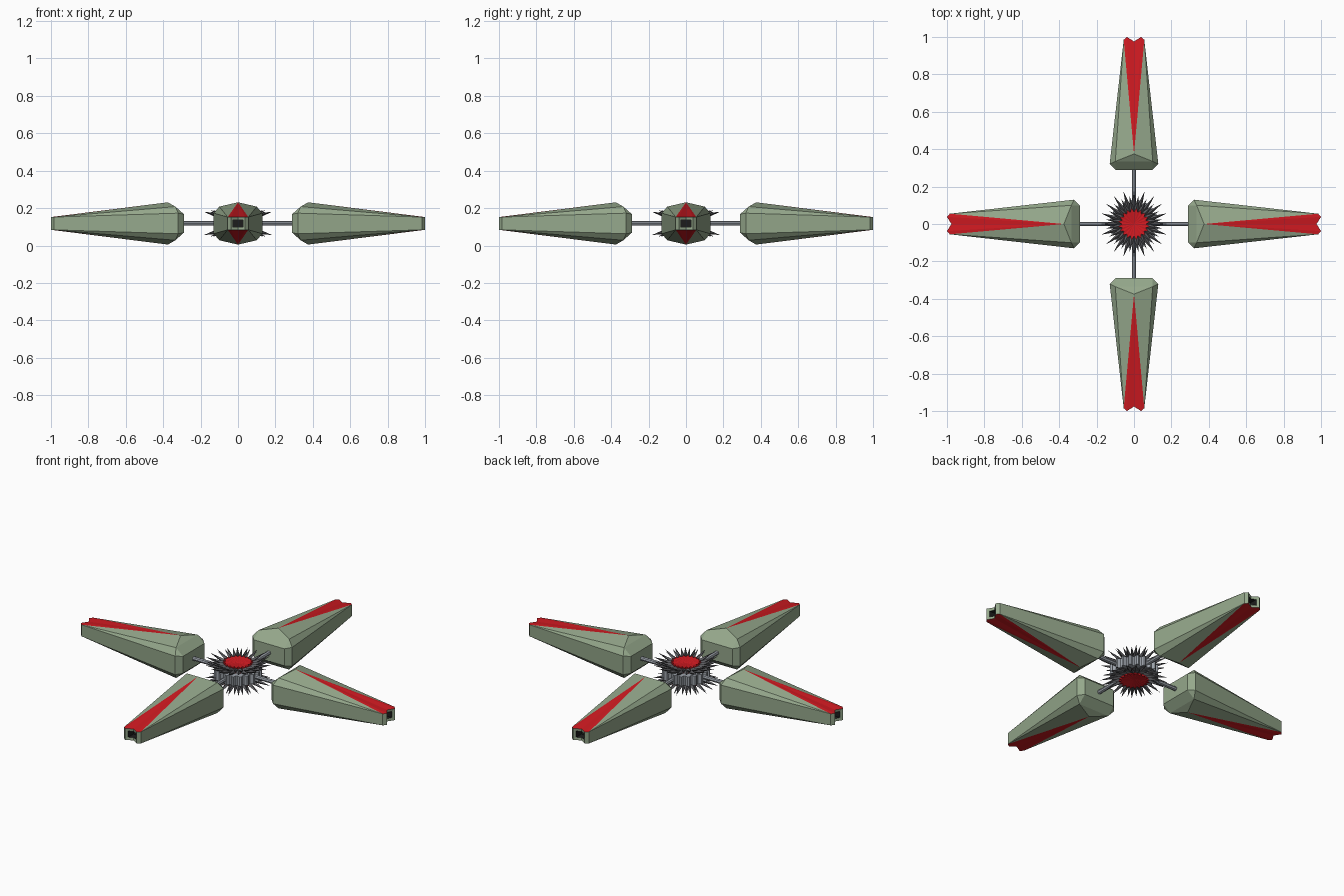
import bpy, bmesh, math
from mathutils import Vector, Matrix

if "Cube" in bpy.data.objects:
    bpy.data.objects.remove(bpy.data.objects["Cube"])

Z = 0.118  # height of the symmetry plane


def material(name, rgb):
    m = bpy.data.materials.new(name)
    m.diffuse_color = (*rgb, 1)
    m.use_nodes = True
    m.node_tree.nodes["Principled BSDF"].inputs["Base Color"].default_value = m.diffuse_color
    return m


GREEN = material("sage_green", (0.30, 0.39, 0.26))
RED = material("red", (0.62, 0.01, 0.015))
DARK = material("near_black", (0.012, 0.012, 0.012))
STEEL = material("dark_steel", (0.11, 0.11, 0.12))
METAL = material("light_metal", (0.34, 0.37, 0.41))


def finish(name, bm, mats, angle=0):
    bmesh.ops.remove_doubles(bm, verts=bm.verts, dist=1e-5)
    bmesh.ops.recalc_face_normals(bm, faces=bm.faces)
    me = bpy.data.meshes.new(name)
    bm.to_mesh(me)
    bm.free()
    for m in mats:
        me.materials.append(m)
    ob = bpy.data.objects.new(name, me)
    bpy.context.collection.objects.link(ob)
    ob.location.z = Z
    ob.rotation_euler.z = angle
    return ob


# Quarter of an arm pod pointing along +y (side, out, up); mirrored in x and z
P = dict(a=(0, .375, .113), m=(0, .335, .09), b=(.1, .335, .09),
         c=(.13, .32, .055), d=(.13, .32, 0),
         f=(0, .29, .05), e=(.1, .29, .05), g=(.1, .29, 0), o=(0, .29, 0),
         t=(.055, .985, .034), s=(.055, .985, 0), u=(.038, 1, .034), v=(.038, 1, 0),
         n=(0, .976, .034), h=(.026, .988, .018), i=(.026, .988, 0), j=(0, .976, .018),
         k=(.026, .94, .018), l=(.026, .94, 0), p=(0, .94, .018), q=(0, .94, 0))
FACES = [("amb", 0), ("mfeb", 0), ("bec", 0), ("cegd", 0), ("foge", 0),
         ("abt", 0), ("bct", 0), ("cdst", 0), ("tsvu", 0), ("unjh", 0), ("uhiv", 0),
         ("atu", 1), ("aun", 1), ("hjpk", 2), ("hkli", 2), ("kpql", 2)]


def arm_pod(name, angle):
    bm = bmesh.new()
    for sx in (1, -1):
        for sz in (1, -1):
            for keys, mat in FACES:
                vs = [bm.verts.new((P[k][0] * sx, P[k][1], P[k][2] * sz)) for k in keys]
                bm.faces.new(vs).material_index = mat
    finish(name, bm, (GREEN, RED, DARK), angle)


def rod(name, angle):
    bm = bmesh.new()
    bmesh.ops.create_cone(bm, cap_ends=True, segments=8, radius1=.012, radius2=.012, depth=.28,
                          matrix=Matrix.Translation((0, .17, 0)) @ Matrix.Rotation(math.pi / 2, 4, 'X'))
    finish(name, bm, (METAL,), angle)


for n, side in enumerate(("back", "left", "front", "right")):
    arm_pod(side + "_arm_pod", n * math.pi / 2)
    rod(side + "_arm_rod", n * math.pi / 2)


def star_prism(name, teeth, r_in, r_out, z0, z1, mat):
    bm = bmesh.new()
    rings = []
    for z in (z0, z1):
        rings.append([bm.verts.new((r * math.cos(w), r * math.sin(w), z))
                      for k in range(teeth * 4)
                      for w in [(k + .5) * math.tau / (teeth * 4)]
                      for r in [r_out if k % 4 < 2 else r_in]])
    lo, hi = rings
    for k in range(len(lo)):
        k2 = (k + 1) % len(lo)
        bm.faces.new((lo[k], lo[k2], hi[k2], hi[k]))
    bm.faces.new(lo)
    bm.faces.new(hi)
    finish(name, bm, (mat,))


# Toothed hub
star_prism("hub_gear", 20, .115, .13, -.028, .028, METAL)


def spike_ring(name, count, base, tip, radius, sign, turn):
    bm = bmesh.new()
    for k in range(count):
        w = (k + turn) * math.tau / count
        out = Vector((math.cos(w), math.sin(w), 0))
        start = out * base[0] + Vector((0, 0, base[1] * sign))
        end = out * tip[0] + Vector((0, 0, tip[1] * sign))
        axis = end - start
        rot = axis.to_track_quat('Z', 'Y').to_matrix().to_4x4()
        bmesh.ops.create_cone(bm, cap_ends=True, segments=4, radius1=radius, radius2=0,
                              depth=axis.length,
                              matrix=Matrix.Translation((start + end) / 2) @ rot)
    finish(name, bm, (STEEL,))


# Spike fans and jagged red caps above and below the hub
for sign, word in ((1, "upper"), (-1, "lower")):
    spike_ring(word + "_long_spikes", 20, (.07, .03), (.182, .062), .017, sign, 0)
    spike_ring(word + "_short_spikes", 20, (.07, .042), (.15, .07), .014, sign, .5)
    bm = bmesh.new()
    mid = bm.verts.new((0, 0, .05 * sign))
    rim = [bm.verts.new((r * math.cos(k * math.pi / 20), r * math.sin(k * math.pi / 20), .058 * sign))
           for k in range(40) for r in [.085 if k % 2 else .066]]
    low = [bm.verts.new((v.co.x, v.co.y, .02 * sign)) for v in rim]
    for k in range(40):
        k2 = (k + 1) % 40
        bm.faces.new((mid, rim[k], rim[k2]))
        bm.faces.new((rim[k], low[k], low[k2], rim[k2]))
    bm.faces.new(low)
    finish(word + "_red_cap", bm, (RED,))
